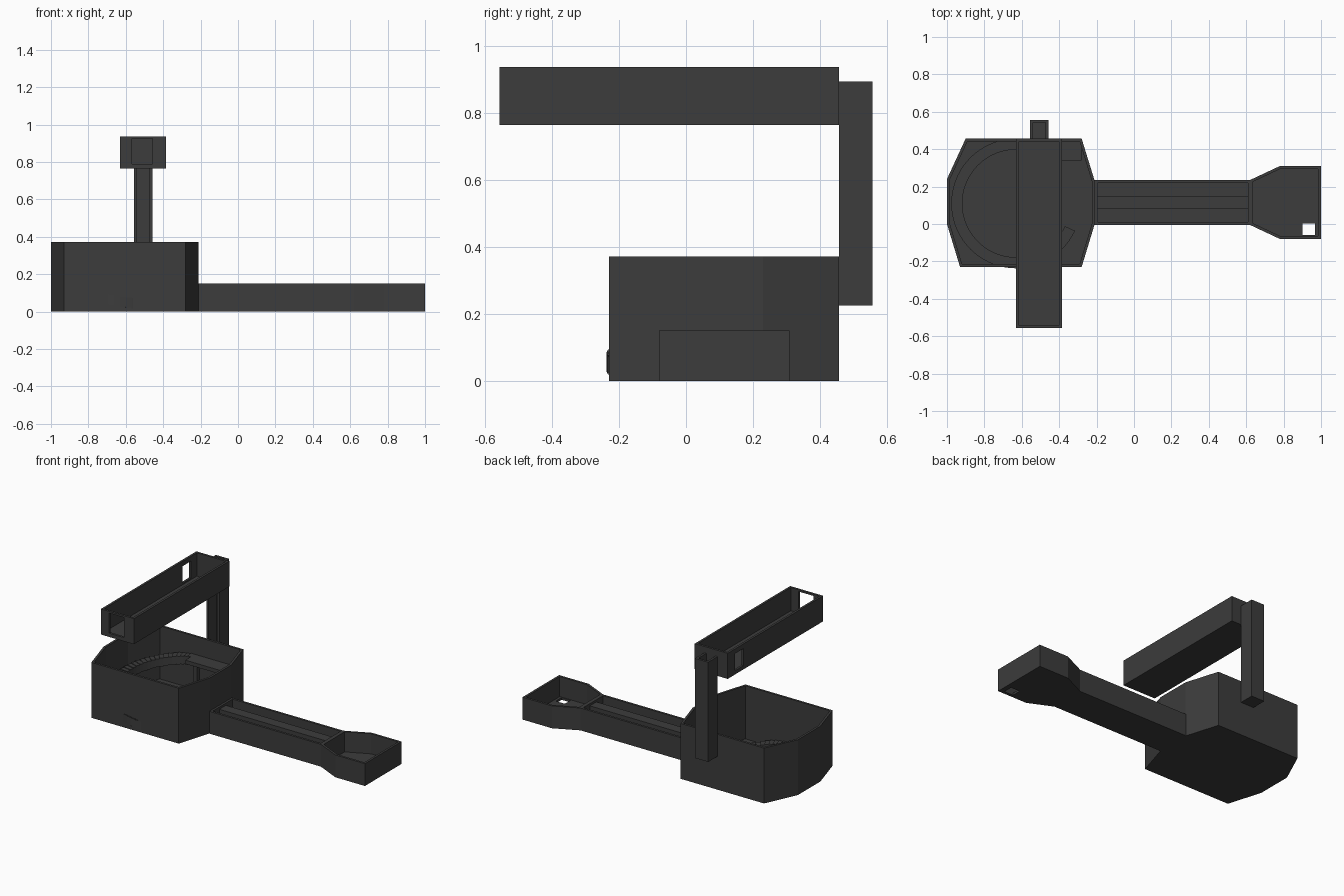
import bpy, bmesh
from math import radians, cos, sin

if "Cube" in bpy.data.objects:
    bpy.data.objects.remove(bpy.data.objects["Cube"])

WALL = 0.015
mat = bpy.data.materials.new("dark_grey")
mat.diffuse_color = (0.045, 0.045, 0.045, 1)
mat.use_nodes = True
mat.node_tree.nodes["Principled BSDF"].inputs["Base Color"].default_value = mat.diffuse_color


def finish(bm, name):
    bmesh.ops.recalc_face_normals(bm, faces=bm.faces[:])
    mesh = bpy.data.meshes.new(name)
    bm.to_mesh(mesh)
    bm.free()
    mesh.materials.append(mat)
    ob = bpy.data.objects.new(name, mesh)
    bpy.context.collection.objects.link(ob)
    return ob


def prism(name, outline, z0, z1, floor=None):
    """Extruded outline; with a floor thickness it becomes an open-topped tray."""
    bm = bmesh.new()
    base = bm.faces.new([bm.verts.new((x, y, z0)) for x, y in outline])
    ext = bmesh.ops.extrude_face_region(bm, geom=[base], use_keep_orig=True)["geom"]
    top = [g for g in ext if isinstance(g, bmesh.types.BMFace)][0]
    bmesh.ops.translate(bm, vec=(0, 0, z1 - z0), verts=top.verts[:])
    bmesh.ops.recalc_face_normals(bm, faces=bm.faces[:])
    if floor is not None:
        bmesh.ops.inset_region(bm, faces=[top], thickness=WALL, use_even_offset=True)
        ext = bmesh.ops.extrude_face_region(bm, geom=[top])["geom"]
        bmesh.ops.translate(bm, vec=(0, 0, z0 + floor - z1),
                            verts=[g for g in ext if isinstance(g, bmesh.types.BMVert)])
        if top.is_valid:
            bmesh.ops.delete(bm, geom=[top], context='FACES_ONLY')
    return finish(bm, name)


def rect(x0, x1, y0, y1):
    return [(x0, y0), (x1, y0), (x1, y1), (x0, y1)]


def box(name, x0, x1, y0, y1, z0, z1, floor=None):
    return prism(name, rect(x0, x1, y0, y1), z0, z1, floor)


def cut(ob, *bounds):
    """Cut a rectangular window through an object."""
    cutter = box("cutter", *bounds)
    cutter.hide_render = True
    mod = ob.modifiers.new("window", 'BOOLEAN')
    mod.object, mod.operation, mod.solver = cutter, 'DIFFERENCE', 'EXACT'
    bpy.context.view_layer.objects.active = ob
    bpy.ops.object.modifier_apply(modifier=mod.name)
    bpy.data.objects.remove(cutter)


# Large open tub
prism("tub", [(-0.93, -0.23), (-0.28, -0.23), (-0.21, 0), (-0.21, 0.23),
              (-0.28, 0.457), (-0.9, 0.457), (-1, 0.24), (-1, 0)], 0, 0.372, WALL)

# Stepped ramp winding clockwise up the inside of the tub
bm = bmesh.new()
CX, CY, R0, R1, STEPS = -0.63, 0.11, 0.288, 0.347, 49
for i in range(STEPS):
    top = 0.02 + 0.23 * (i + 1) / STEPS
    low = max(0.005, top - 0.055)
    a, b = (radians(-25 - 245 * k / STEPS) for k in (i, i + 1))
    ring = [(R0, a), (R1, a), (R1, b), (R0, b)]
    lo, hi = ([bm.verts.new((CX + r * cos(t), CY + r * sin(t), z)) for r, t in ring]
              for z in (low, top))
    bm.faces.new(lo)
    bm.faces.new(hi)
    for k in range(4):
        n = (k + 1) % 4
        bm.faces.new([lo[k], lo[n], hi[n], hi[k]])
finish(bm, "spiral_steps")

# Landing at the top of the ramp and its post
box("landing", -0.63, -0.28, 0.34, 0.45, 0.225, 0.25)
box("landing_post", -0.58, -0.55, 0.35, 0.38, 0.01, 0.23)

# Long trough with a raised central rail
box("arm_trough", -0.21, 0.625, -0.005, 0.235, 0, 0.15, WALL)
box("arm_rail", -0.2, 0.615, 0.08, 0.15, 0.01, 0.135)

# Flared end tray with a drain hole
tray = prism("end_tray", [(0.62, -0.005), (0.78, -0.08), (1, -0.08), (1, 0.31),
                          (0.78, 0.31), (0.62, 0.235)], 0, 0.15, WALL)
cut(tray, 0.9, 0.967, -0.06, 0.002, -0.1, 0.05)

# Upright channel, open towards the front
X0, X1, Y0, Y1 = -0.555, -0.457, 0.457, 0.557
prism("column", [(X0, Y0), (X0 + WALL, Y0), (X0 + WALL, Y1 - WALL), (X1 - WALL, Y1 - WALL),
                 (X1 - WALL, Y0), (X1, Y0), (X1, Y1), (X0, Y1)], 0.225, 0.895)
box("column_base", X0 + WALL, X1 - WALL, Y0, Y1 - WALL, 0.225, 0.24)

# Overhead tray with end and side windows
head = box("overhead_tray", -0.63, -0.385, -0.557, 0.457, 0.765, 0.937, WALL)
cut(head, -0.568, -0.457, -0.6, -0.5, 0.79, 0.925)
cut(head, -0.68, -0.6, 0.29, 0.38, 0.79, 0.905)
